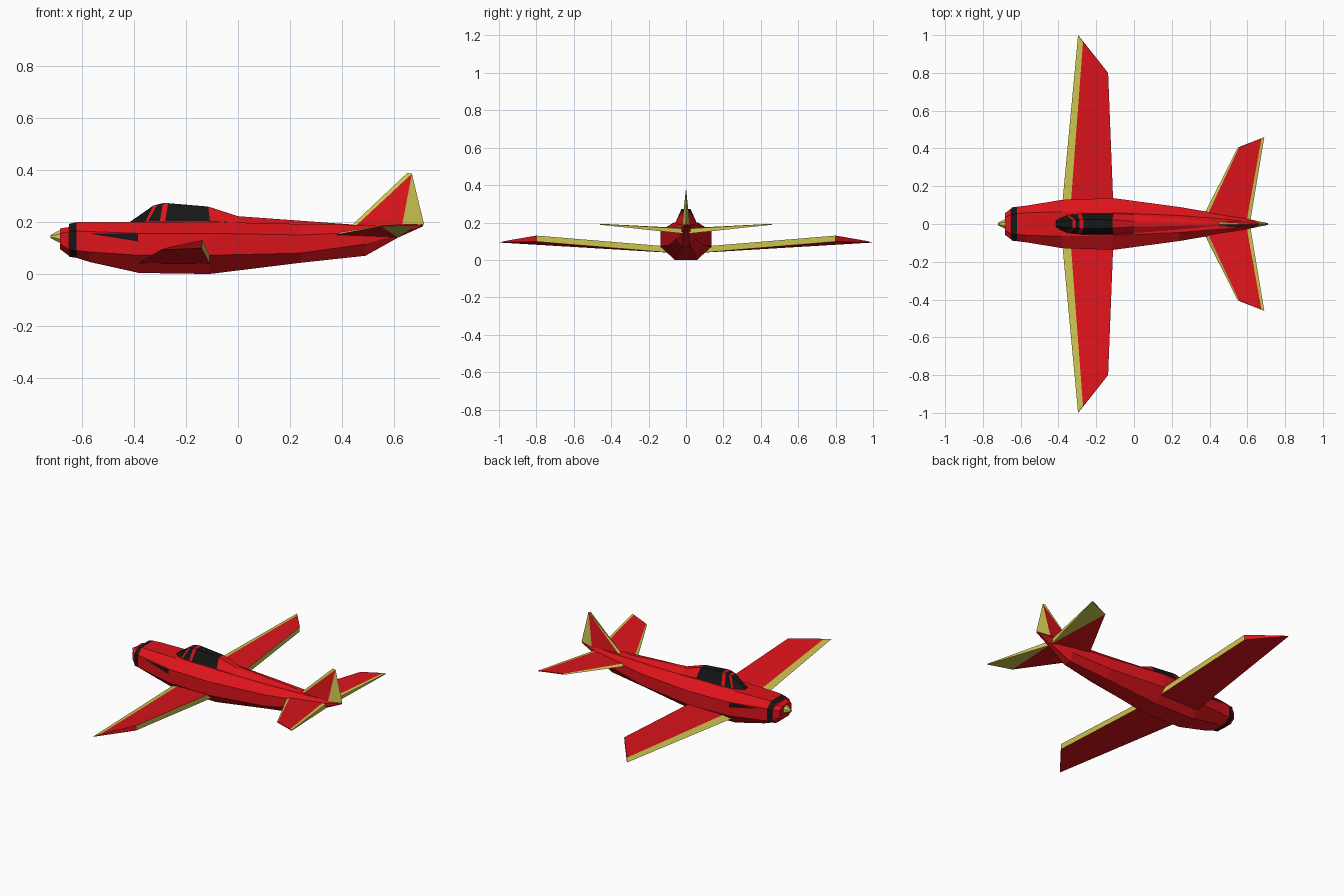
import bpy, bmesh
from mathutils import Vector

if "Cube" in bpy.data.objects:
    bpy.data.objects.remove(bpy.data.objects["Cube"])


def material(name, rgb):
    m = bpy.data.materials.new(name)
    m.diffuse_color = (*rgb, 1)
    m.use_nodes = True
    m.node_tree.nodes["Principled BSDF"].inputs["Base Color"].default_value = m.diffuse_color
    return m


MATS = [material("red", (0.72, 0.007, 0.011)),
        material("yellow", (0.62, 0.57, 0.08)),
        material("black", (0.008, 0.008, 0.008))]
RED, YELLOW, BLACK = range(3)


def finish(name, bm):
    bmesh.ops.recalc_face_normals(bm, faces=bm.faces)
    me = bpy.data.meshes.new(name)
    bm.to_mesh(me)
    bm.free()
    for m in MATS:
        me.materials.append(m)
    ob = bpy.data.objects.new(name, me)
    bpy.context.collection.objects.link(ob)
    return ob


def loft(name, rings, color, caps=(RED, RED)):
    """Skin closed rings; color(segment, side) gives the material index."""
    bm = bmesh.new()
    vs = [[bm.verts.new(p) for p in r] for r in rings]
    n = len(vs[0])
    for i in range(len(vs) - 1):
        for j in range(n):
            k = (j + 1) % n
            f = bm.faces.new((vs[i][j], vs[i][k], vs[i + 1][k], vs[i + 1][j]))
            f.material_index = color(i, j)
    for ring, c in zip((vs[0], vs[-1]), caps):
        bm.faces.new(ring).material_index = c
    return finish(name, bm)


def mirror_ring(half):
    return half + [(x, -y, z) for x, y, z in reversed(half)]


# Fuselage: x, bottom half-width, bottom z, side half-width, side z low/high, top half-width, top z
stations = [
    (-.683, .03, .095, .058, .115, .155, .035, .175),
    (-.650, .04, .070, .082, .095, .162, .05, .180),
    (-.648, .043, .066, .088, .093, .163, .052, .193),
    (-.620, .045, .062, .091, .09, .165, .055, .199),
    (-.570, .05, .046, .097, .085, .163, .06, .200),
    (-.380, .06, .004, .128, .072, .156, .065, .200),
    (-.110, .06, .000, .137, .072, .156, .06, .200),
    (.240, .04, .043, .090, .08, .150, .045, .192),
    (.490, .025, .070, .048, .115, .160, .025, .188),
    (.615, .012, .140, .024, .152, .172, .012, .188),
    (.710, .002, .183, .004, .185, .188, .002, .190),
]
loft("fuselage", [mirror_ring([(x, bw, zb), (x, w, z1), (x, w, z2), (x, tw, zt)])
                  for x, bw, zb, w, z1, z2, tw, zt in stations],
     lambda i, j: BLACK if i == 2 else RED)

# Canopy and rear spine: base x, top x, base half-width, base z, top half-width, top z
canopy = [
    (-.418, -.412, .018, .198, .012, .201),
    (-.355, -.325, .046, .203, .020, .263),
    (-.345, -.310, .048, .203, .021, .267),
    (-.300, -.288, .052, .203, .023, .272),
    (-.280, -.268, .055, .203, .024, .272),
    (-.108, -.115, .055, .203, .022, .259),
    (.000, .000, .050, .196, .014, .222),
    (.440, .440, .022, .180, .006, .190),
]
loft("canopy_and_spine", [mirror_ring([(xb, w, .18), (xb, w, z), (xt, tw, zt)])
                          for xb, xt, w, z, tw, zt in canopy],
     lambda i, j: BLACK if i in (0, 2, 4) and j in (1, 2, 3) else RED)

# Spinner
spinner = [mirror_ring([(x, r * .4, .144 - r), (x, r, .144 - r * .4),
                        (x, r, .144 + r * .4), (x, r * .4, .144 + r)])
           for x, r in ((-.67, .026), (-.69, .022), (-.72, .006))]
loft("spinner", spinner, lambda i, j: YELLOW, (YELLOW, YELLOW))

for side, s in (("left", -1), ("right", 1)):
    # Wing: leading edge, strip edge, trailing edge top and bottom
    root = [(-.384, .06, .040), (-.338, .06, .057), (-.108, .06, .069), (-.108, .06, .037)]
    tip = [(-.296, 1.0, .093), (-.270, .963, .102), (-.137, .80, .130), (-.139, .80, .098)]
    loft("wing_" + side, [[(x, s * y, z) for x, y, z in r] for r in (root, tip)],
         lambda i, j: (YELLOW, RED, YELLOW, RED)[j])

    # Tailplane: yellow edges on top, yellow rear triangle underneath
    root = [(.375, .06, .150), (.395, .06, .161), (.595, .01, .170), (.615, .01, .167), (.615, .01, .140)]
    tip = [(.550, .405, .183), (.556, .405, .187), (.675, .454, .193), (.690, .460, .192), (.690, .460, .188)]
    bm = bmesh.new()
    a, b = [[bm.verts.new((x, s * y, z)) for x, y, z in r] for r in (root, tip)]
    for j, c in enumerate((YELLOW, RED, YELLOW, YELLOW)):
        bm.faces.new((a[j], a[j + 1], b[j + 1], b[j])).material_index = c
    bm.faces.new((a[0], b[0], a[4])).material_index = RED
    bm.faces.new((b[0], b[4], a[4])).material_index = YELLOW
    bm.faces.new(b).material_index = RED
    bm.faces.new(a).material_index = RED
    finish("tailplane_" + side, bm)

    # Dark exhaust slot on the cowling
    bm = bmesh.new()
    tri = [(-.57, .098, .155), (-.385, .129, .155), (-.385, .129, .125)]
    f = bm.faces.new([bm.verts.new((x, s * y, z)) for x, y, z in tri])
    f.material_index = BLACK
    bmesh.ops.solidify(bm, geom=[f], thickness=.003)
    finish("exhaust_slot_" + side, bm)

# Fin and rudder: wedge thickest at the hinge line
bm = bmesh.new()
V = lambda *p: bm.verts.new(p)
nose, peak, peak_rear, tail = V(.435, 0, .185), V(.650, 0, .388), V(.668, 0, .385), V(.715, 0, .19)
for s in (-1, 1):
    strip = V(.455, s * .010, .187)
    hinge = V(.630, s * .021, .185)
    for verts, c in (((nose, strip, peak_rear, peak), YELLOW),
                     ((strip, hinge, peak_rear), RED),
                     ((hinge, tail, peak_rear), YELLOW),
                     ((nose, strip, hinge, tail), YELLOW)):
        bm.faces.new(verts).material_index = c
finish("fin_and_rudder", bm)
